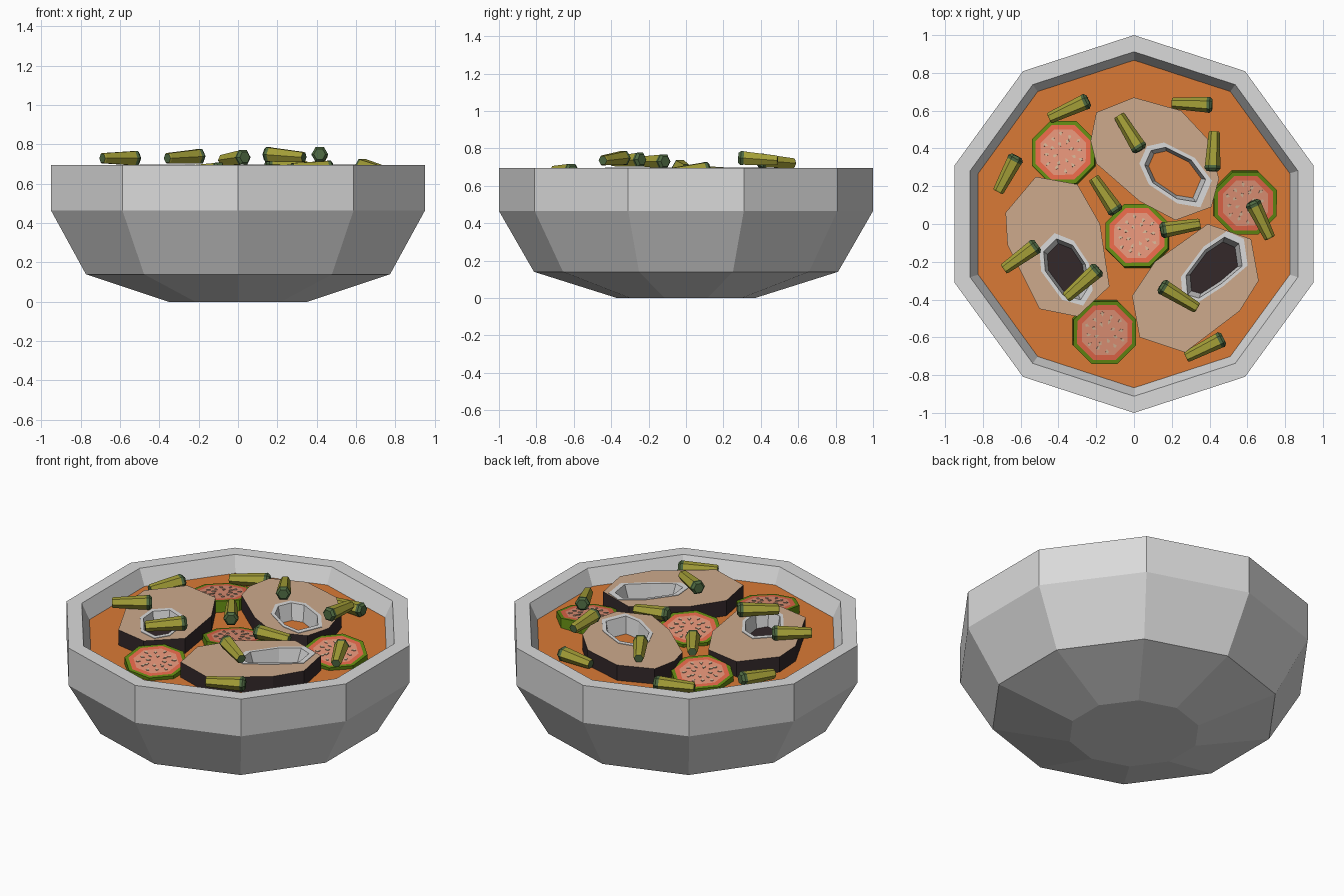
import bpy, bmesh
from math import sin, cos, pi, radians
from mathutils import Vector, Matrix

cube = bpy.data.objects.get("Cube")
if cube:
    bpy.data.objects.remove(cube)


def material(name, code):
    def lin(c):
        return c / 12.92 if c <= 0.04045 else ((c + 0.055) / 1.055) ** 2.4
    rgb = [lin(v / 255) for v in bytes.fromhex(code)]
    m = bpy.data.materials.new(name)
    m.use_nodes = True
    m.diffuse_color = (*rgb, 1)
    bsdf = m.node_tree.nodes["Principled BSDF"]
    bsdf.inputs["Base Color"].default_value = (*rgb, 1)
    bsdf.inputs["Roughness"].default_value = 0.8
    return m


WHITE = material("pale grey", "DADADA")
BROTH = material("orange broth", "DA7A36")
FLESH = material("fish flesh", "CDAA8C")
SKIN = material("dark fish skin", "33282A")
POD = material("olive pod", "A5A038")
POD_END = material("dark green pod end", "4F6A42")
RIND = material("green rind", "638A12")
RED = material("red flesh", "E8684A")
PINK = material("pink pulp", "E49478")
SEED = material("pale seed", "D4B496")


def finish(name, bm, mats, matrix=None):
    bmesh.ops.recalc_face_normals(bm, faces=bm.faces)
    mesh = bpy.data.meshes.new(name)
    bm.to_mesh(mesh)
    bm.free()
    for m in mats:
        mesh.materials.append(m)
    obj = bpy.data.objects.new(name, mesh)
    bpy.context.collection.objects.link(obj)
    if matrix:
        obj.matrix_world = matrix
    return obj


def ring(n, r, z, turn=0):
    return [Vector((r * cos(2 * pi * i / n + turn), r * sin(2 * pi * i / n + turn), z))
            for i in range(n)]


def loft(bm, loops, bands, start=None, end=None):
    """Skin a list of loops; bands gives a material index per strip."""
    rows = [[bm.verts.new(p) for p in loop] for loop in loops]
    n = len(rows[0])
    for a, b, mat in zip(rows, rows[1:], bands):
        for i in range(n):
            j = (i + 1) % n
            bm.faces.new((a[i], a[j], b[j], b[i])).material_index = mat
    for row, mat in ((rows[0], start), (rows[-1], end)):
        if mat is not None:
            bm.faces.new(row).material_index = mat


# Ten-sided bowl and the broth in it
SOUP_Z = 0.60
bowl_profile = [(0.37, 0), (0.813, 0.14), (1, 0.465), (1, 0.695),
                (0.912, 0.695), (0.86, 0.585)]
bm = bmesh.new()
loft(bm, [ring(10, r, z, pi / 2) for r, z in bowl_profile], [0] * 5, start=0, end=0)
finish("bowl", bm, [WHITE])
bm = bmesh.new()
bm.faces.new([bm.verts.new(p) for p in ring(10, 0.869, SOUP_Z, pi / 2)])
finish("broth", bm, [BROTH])


# Fish steaks: slab with a hole, and a pale lining around the hole
TOP = 0.694


def fish_steak(side, outline, hole, dark_floor):
    outline = [Vector((*p, TOP)) for p in outline]
    hole = [Vector((*p, TOP)) for p in hole]
    bm = bmesh.new()
    edges = []
    for loop in (outline, hole):
        vs = [bm.verts.new(p) for p in loop]
        edges += [bm.edges.new((v, vs[i - 1])) for i, v in enumerate(vs)]
    bmesh.ops.triangle_fill(bm, use_beauty=True, edges=edges, normal=(0, 0, 1))
    top = bm.faces[:]
    geom = bmesh.ops.extrude_face_region(bm, geom=top, use_keep_orig=True)["geom"]
    moved = [g for g in geom if isinstance(g, bmesh.types.BMVert)]
    bmesh.ops.translate(bm, verts=moved, vec=(0, 0, -0.12))
    for f in bm.faces:
        f.material_index = 0 if f.calc_center_median().z > TOP - 0.01 else 1
    finish(side + "_fish_steak", bm, [FLESH, SKIN])

    mid = sum(hole, Vector()) / len(hole)

    def inset(k, z):
        return [Vector((*(mid + (p - mid) * k).xy, z)) for p in hole]
    bm = bmesh.new()
    floor = 0.61 if dark_floor else SOUP_Z - 0.01
    loft(bm, [inset(1.01, TOP - 0.02), inset(1.01, TOP + 0.003),
              inset(0.85, TOP + 0.003), inset(0.72, floor)],
         [0, 0, 0], end=1 if dark_floor else None)
    finish(side + "_steak_lining", bm, [WHITE, SKIN])


fish_steak("back",
           [(0, .67), (.25, .60), (.39, .45), (.45, .24), (.41, .09), (.22, .02),
            (.03, .12), (-.20, .32), (-.23, .44), (-.20, .59)],
           [(.07, .41), (.16, .43), (.32, .35), (.41, .23), (.35, .09), (.23, .11),
            (.08, .21), (.03, .32)], False)
fish_steak("right",
           [(-.52, .25), (-.30, .21), (-.18, 0), (-.13, -.33), (-.30, -.49),
            (-.50, -.45), (-.67, -.11), (-.68, .06)],
           [(-.42, -.05), (-.32, -.09), (-.24, -.21), (-.22, -.35), (-.27, -.43),
            (-.38, -.40), (-.49, -.25), (-.50, -.13)], True)
fish_steak("front",
           [(.39, 0), (.62, -.08), (.66, -.30), (.56, -.46), (.27, -.68),
            (.03, -.60), (-.01, -.38), (.11, -.2)],
           [(.49, -.04), (.58, -.08), (.60, -.22), (.47, -.33), (.33, -.42),
            (.26, -.40), (.25, -.28), (.37, -.12)], True)


# Tomato slices: rind, red ring and pulp as concentric faces, plus seeds
def tomato(name, x, y, tilt):
    place = (Matrix.Translation((x, y, 0.642))
             @ Matrix.Rotation(radians(tilt), 4, Vector((0.82, 0.57, 0))))
    bm = bmesh.new()
    steps = [(.18, -.09), (.18, 0), (.158, 0), (.13, 0)]
    loft(bm, [ring(8, r, z, pi / 8) for r, z in steps], [0, 0, 1], start=0, end=2)
    finish(name, bm, [RIND, RED, PINK], place)
    bm = bmesh.new()
    for count, radius, turn in ((12, 0.092, 0.13), (8, 0.052, 0.4)):
        for i in range(count):
            spin = Matrix.Rotation(2 * pi * i / count + turn, 4, 'Z')
            out = radius + (0.008 if i % 2 else -0.006)
            tip = [(out - .013, 0), (out + .005, -.009), (out + .013, 0), (out + .005, .009)]
            loft(bm, [[spin @ Vector((*p, z)) for p in tip] for z in (0, .004)],
                 [0], end=0)
    finish(name + "_seeds", bm, [SEED], place)


tomato("back_tomato", -.375, .38, -8)
tomato("middle_tomato", .015, -.06, -8)
tomato("left_tomato", .59, .11, 8)
tomato("front_tomato", -.155, -.575, 8)


# Pods: tapered six-sided pieces from a thin end to a thick bevelled end
def pod(index, thin, thick):
    a, b = Vector(thin), Vector(thick)
    length = (b - a).length
    steps = [(.026, 0), (.030, .008), (.041, length - .03), (.043, length - .014),
             (.030, length)]
    bm = bmesh.new()
    loft(bm, [ring(6, r, z) for r, z in steps], [0, 0, 1, 1], start=1, end=1)
    turn = (b - a).to_track_quat('Z', 'Y').to_matrix().to_4x4()
    finish(f"pod_{index}", bm, [POD, POD_END], Matrix.Translation(a) @ turn)


pods = [
    ((-.45, .56, .635), (-.24, .655, .645)),
    ((.20, .64, .635), (.415, .63, .645)),
    ((-.08, .575, .72), (.035, .39, .735)),
    ((.425, .49, .735), (.415, .28, .75)),
    ((-.72, .17, .645), (-.62, .36, .655)),
    ((-.215, .245, .67), (-.09, .06, .67)),
    ((.35, .0, .69), (.14, -.035, .70)),
    ((.72, -.075, .67), (.625, .12, .69)),
    ((-.69, -.24, .73), (-.51, -.11, .73)),
    ((-.36, -.39, .73), (-.185, -.235, .74)),
    ((.335, -.445, .735), (.14, -.325, .75)),
    ((.275, -.705, .68), (.475, -.605, .68)),
]
for i, ends in enumerate(pods, 1):
    pod(i, *ends)
